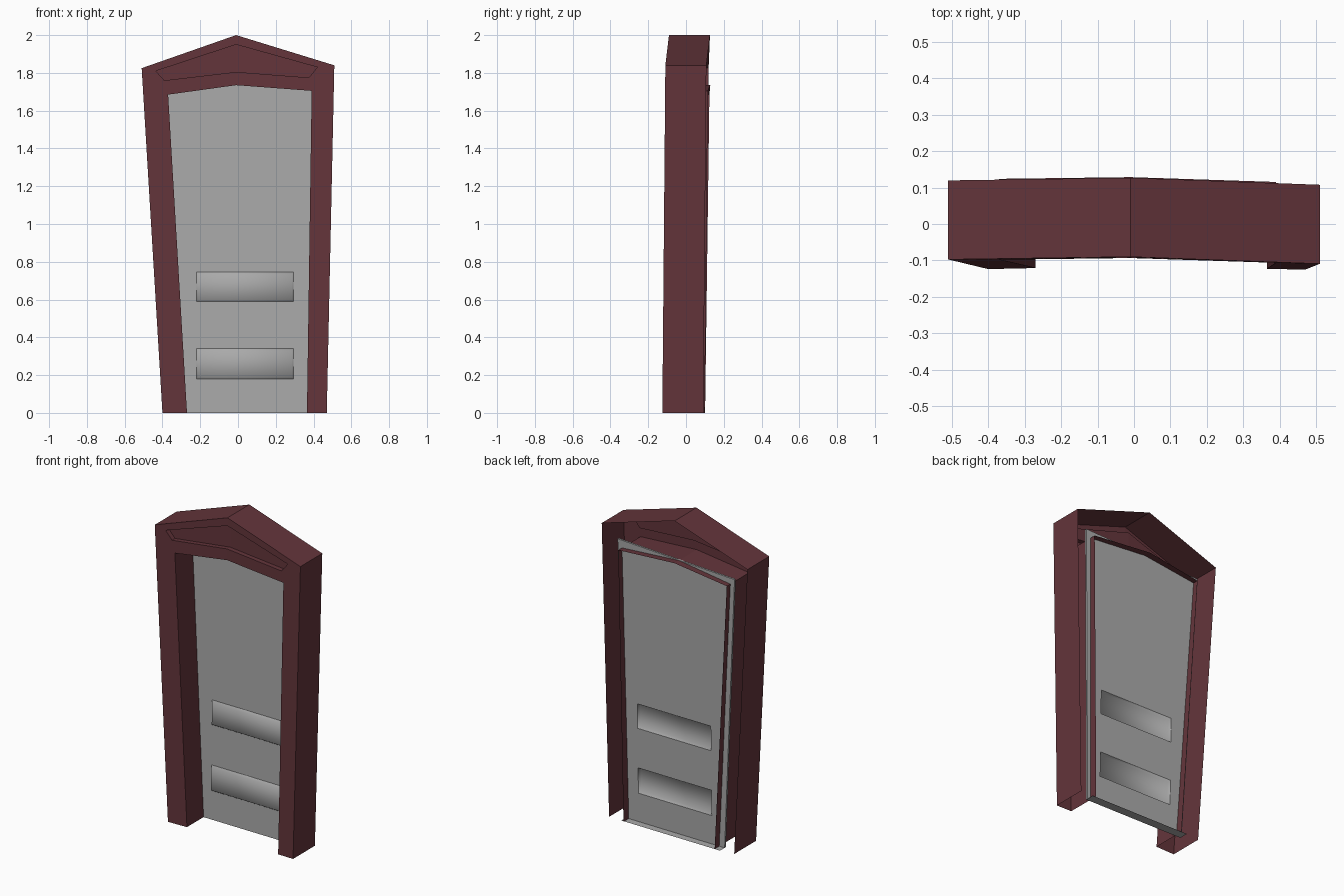
import bpy, bmesh

if "Cube" in bpy.data.objects:
    bpy.data.objects.remove(bpy.data.objects["Cube"])


def material(name, rgb):
    m = bpy.data.materials.new(name)
    m.diffuse_color = (*rgb, 1)
    m.use_nodes = True
    m.node_tree.nodes["Principled BSDF"].inputs["Base Color"].default_value = m.diffuse_color
    return m


def make_object(name, bm, mat):
    bmesh.ops.remove_doubles(bm, verts=bm.verts, dist=0.0005)
    mesh = bpy.data.meshes.new(name)
    bm.to_mesh(mesh)
    bm.free()
    mesh.materials.append(mat)
    ob = bpy.data.objects.new(name, mesh)
    bpy.context.collection.objects.link(ob)
    return ob


def face(bm, pts, smooth=False):
    f = bm.faces.new([bm.verts.new(p) for p in pts])
    f.smooth = smooth


red = material("dark red paint", (0.126, 0.035, 0.043))
gray = material("gray door", (0.40, 0.40, 0.40))


# Leaning, slightly bowed front surface of the frame
def on_front(p, back=0.0):
    x, z = p
    y = -0.115 + 0.0125 * z - 0.022 * abs(x) - 0.0065 * x * z
    return (x, y + back, z)


# Frame outlines, as (x, z)
outer = [(-0.40, 0), (-0.51, 1.825), (-0.01, 2.0), (0.51, 1.84), (0.47, 0)]
inner = [(-0.27, 0), (-0.37, 1.685), (-0.01, 1.735), (0.39, 1.705), (0.365, 0)]
# Recess in the gable: left, lower left, lower middle, lower right, right, peak
rec = [(-0.435, 1.81), (-0.39, 1.76), (-0.01, 1.805),
       (0.375, 1.775), (0.42, 1.83), (-0.01, 1.95)]

bm = bmesh.new()
front = [
    (outer[0], inner[0], inner[1], outer[1]),
    (outer[4], outer[3], inner[3], inner[4]),
    (outer[1], rec[0], rec[5], outer[2]),
    (outer[1], inner[1], rec[1], rec[0]),
    (inner[1], inner[2], rec[2], rec[1]),
    (inner[2], inner[3], rec[3], rec[2]),
    (inner[3], outer[3], rec[4], rec[3]),
    (outer[3], outer[2], rec[5], rec[4]),
]
for quad in front:
    face(bm, [on_front(p) for p in quad])
# Sunken gable panel: floor and rim
SUNK = 0.03
for quad in ((0, 1, 2, 5), (2, 3, 4, 5)):
    face(bm, [on_front(rec[i], SUNK) for i in quad])
for i in range(6):
    a, b = rec[i], rec[(i + 1) % 6]
    face(bm, [on_front(a), on_front(b), on_front(b, SUNK), on_front(a, SUNK)])
# Outer walls, and the reveal around the doorway (open at the back)
for i in range(4):
    a, b = outer[i], outer[i + 1]
    face(bm, [on_front(a), on_front(b), on_front(b, 0.217), on_front(a, 0.217)])
    a, b = inner[i], inner[i + 1]
    face(bm, [on_front(b), on_front(a), on_front(a, 0.222), on_front(b, 0.222)])
make_object("door_frame", bm, red)

# Door leaf: thin tapered slab with two pressed panels
THICK = 0.012
cols, rows = 4, 6
heights = [0.0, 0.18, 0.34, 0.59, 0.745, None]


def door_point(i, j, back=0.0):
    z = heights[j]
    if z is None:
        x = (-0.40, -0.22, 0.295, 0.42)[i]
        z = 1.737 + 0.04 * x
    else:
        t = z / 1.74
        x = (-0.308 - 0.092 * t, -0.22, 0.295, 0.385 + 0.035 * t)[i]
    return (x, 0.040 + 0.0185 * z - 0.015 * x + back, z)


bm = bmesh.new()
panels = bmesh.new()
for back in (0.0, THICK):
    for i in range(cols - 1):
        for j in range(rows - 1):
            ring = [door_point(i + a, j + b, back)
                    for a, b in ((0, 0), (1, 0), (1, 1), (0, 1))]
            if back:
                ring.reverse()
            if i == 1 and j in (1, 3):
                cx = sum(p[0] for p in ring) / 4
                cz = sum(p[2] for p in ring) / 4
                top = [(x - 0.01 * (1 if x > cx else -1), y - 0.015,
                        z - 0.01 * (1 if z > cz else -1)) for x, y, z in ring]
                face(panels, top, True)
                for k in range(4):
                    n = (k + 1) % 4
                    face(panels, [ring[k], ring[n], top[n], top[k]], True)
            else:
                face(bm, ring)
# Door edges
rim = [(i, 0) for i in range(cols)] + [(cols - 1, j) for j in range(1, rows)]
rim += [(i, rows - 1) for i in range(cols - 2, -1, -1)] + [(0, j) for j in range(rows - 2, 0, -1)]
for a, b in zip(rim, rim[1:] + rim[:1]):
    face(bm, [door_point(*b), door_point(*a), door_point(*a, THICK), door_point(*b, THICK)])
# Sill ledge behind the foot of the door
face(bm, [door_point(0, 0, THICK), door_point(3, 0, THICK),
          door_point(3, 0, 0.058), door_point(0, 0, 0.058)])
make_object("door_leaf", bm, gray)
make_object("door_panels", panels, gray)
